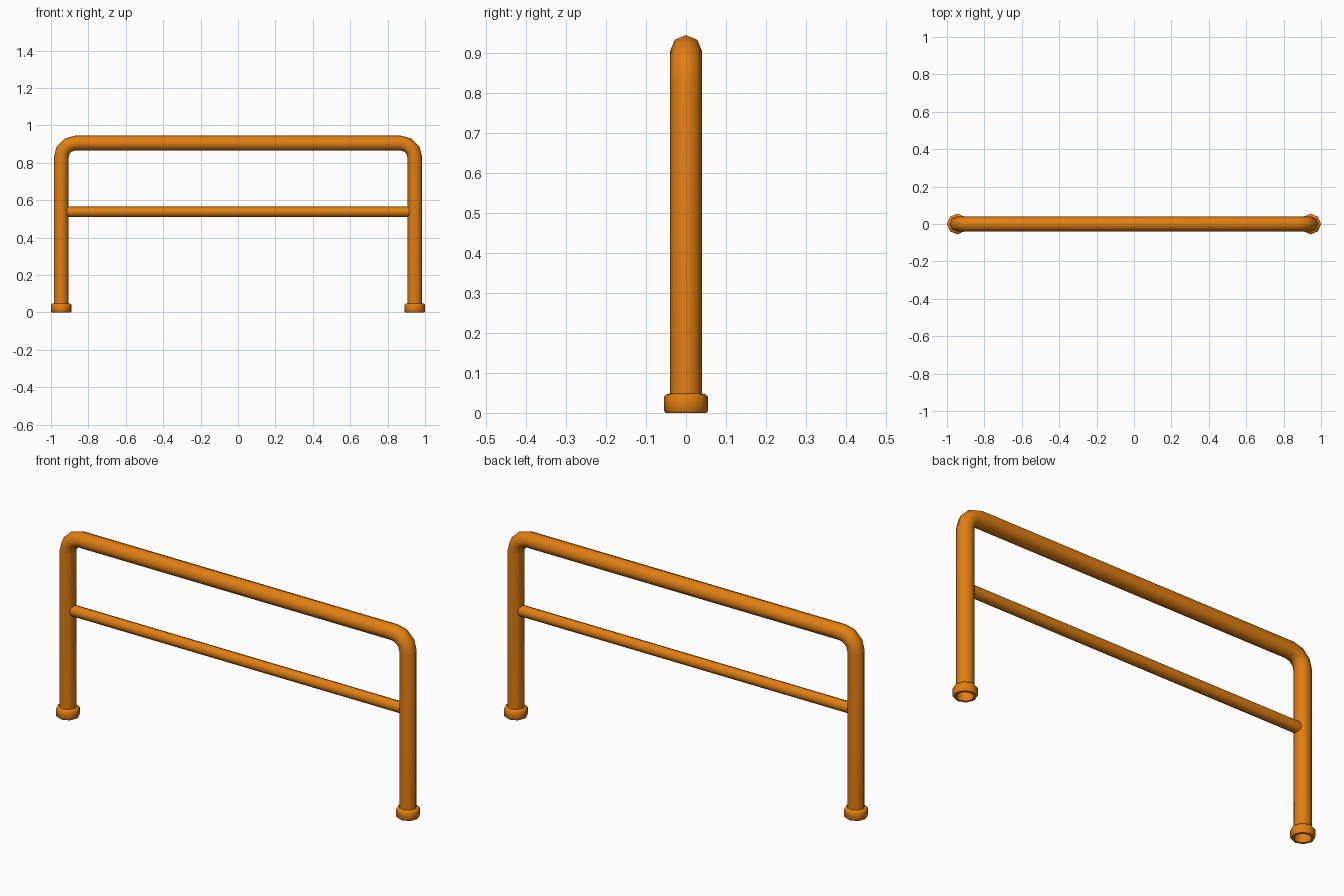
import bpy, bmesh, math
from mathutils import Vector

if "Cube" in bpy.data.objects:
    bpy.data.objects.remove(bpy.data.objects["Cube"])

SIDES = 8

orange = bpy.data.materials.new("orange paint")
orange.diffuse_color = (0.75, 0.21, 0.006, 1)
orange.use_nodes = True
orange.node_tree.nodes["Principled BSDF"].inputs["Base Color"].default_value = orange.diffuse_color


def sweep(name, rings, cap=False):
    """Skin a chain of octagonal rings: (centre, direction in XZ plane, radius)."""
    bm = bmesh.new()
    loops = []
    for centre, direction, radius in rings:
        side = Vector((direction[1], 0, -direction[0]))
        loop = []
        for i in range(SIDES):
            a = 2 * math.pi * i / SIDES
            offset = side * math.cos(a) + Vector((0, math.sin(a), 0))
            loop.append(bm.verts.new(Vector(centre) + offset * radius))
        loops.append(loop)
    for a, b in zip(loops, loops[1:]):
        for i in range(SIDES):
            j = (i + 1) % SIDES
            bm.faces.new((a[i], a[j], b[j], b[i]))
    if cap:
        bm.faces.new(loops[0])
        bm.faces.new(loops[-1])
    bmesh.ops.recalc_face_normals(bm, faces=bm.faces)
    mesh = bpy.data.meshes.new(name)
    bm.to_mesh(mesh)
    bm.free()
    mesh.materials.append(orange)
    obj = bpy.data.objects.new(name, mesh)
    bpy.context.collection.objects.link(obj)
    bpy.ops.object.select_all(action='DESELECT')
    obj.select_set(True)
    bpy.context.view_layer.objects.active = obj
    bpy.ops.object.shade_smooth_by_angle(angle=math.radians(50))
    return obj


# Bent main tube: up the left leg, across the top, down the right leg
LEG_X, TOP_Z, TUBE_R, BEND, STEPS = 0.945, 0.905, 0.04, 0.075, 3
path = [((-LEG_X, 0, 0.005), (0, 1), TUBE_R)]
for sign in (-1, 1):
    for k in range(STEPS + 1):
        a = math.pi / 2 * (k if sign < 0 else STEPS - k) / STEPS
        x = sign * (LEG_X - BEND + BEND * math.cos(a))
        z = TOP_Z - BEND + BEND * math.sin(a)
        path.append(((x, 0, z), (math.sin(a), -sign * math.cos(a)), TUBE_R))
path.append(((LEG_X, 0, 0.005), (0, -1), TUBE_R))
sweep("hoop_tube", path)

# Thinner middle rail
sweep("middle_rail", [((x, 0, 0.537), (1, 0), 0.028) for x in (-0.915, 0.915)], cap=True)

# Foot collars, open in the middle, with softened rims
profile = [(0.039, 0.006), (0.039, 0.0), (0.051, 0.0), (0.055, 0.005),
           (0.055, 0.04), (0.05, 0.046), (0.039, 0.049)]
for label, x in (("left", -LEG_X), ("right", LEG_X)):
    sweep(label + "_foot_collar", [((x, 0, z), (0, 1), r) for r, z in profile])
